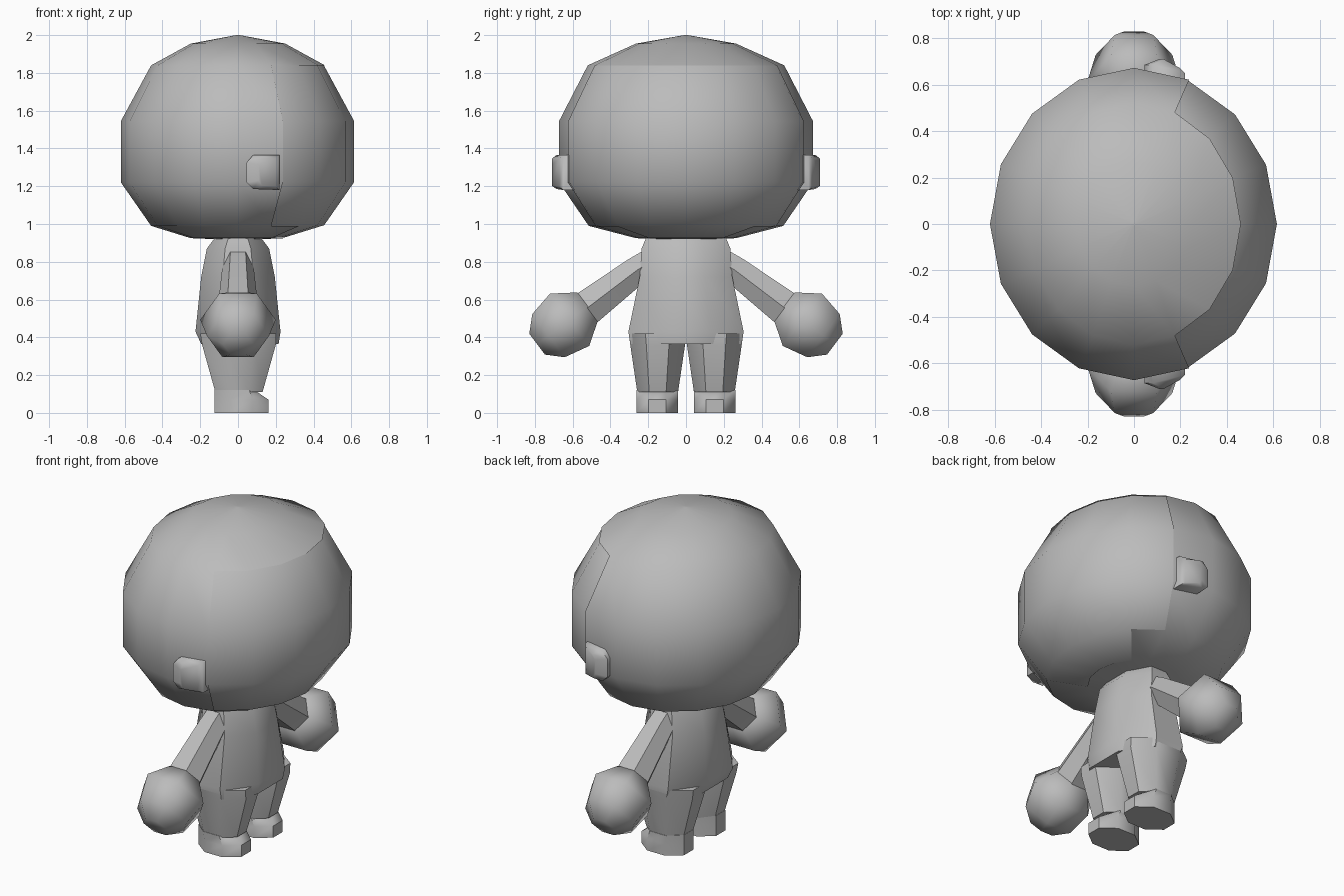
import bpy, math
from mathutils import Vector

cube = bpy.data.objects.get("Cube")
if cube:
    bpy.data.objects.remove(cube)

grey = bpy.data.materials.new("plain_grey")
grey.use_nodes = True
colour = (0.5, 0.5, 0.5, 1)
grey.diffuse_color = colour
grey.node_tree.nodes["Principled BSDF"].inputs["Base Color"].default_value = colour


def make(name, verts, faces, angle):
    mesh = bpy.data.meshes.new(name)
    mesh.from_pydata(verts, [], faces)
    mesh.materials.append(grey)
    obj = bpy.data.objects.new(name, mesh)
    bpy.context.collection.objects.link(obj)
    bpy.ops.object.select_all(action='DESELECT')
    obj.select_set(True)
    bpy.context.view_layer.objects.active = obj
    bpy.ops.object.mode_set(mode='EDIT')
    bpy.ops.mesh.select_all(action='SELECT')
    bpy.ops.mesh.normals_make_consistent(inside=False)
    bpy.ops.object.mode_set(mode='OBJECT')
    bpy.ops.object.shade_smooth_by_angle(angle=math.radians(angle))
    return obj


def loft(name, rings, angle=50, keep=None):
    """Skin a stack of equal rings and cap both ends."""
    n = len(rings[0])
    verts = [v for ring in rings for v in ring]
    faces = [(k * n + i, k * n + (i + 1) % n, (k + 1) * n + (i + 1) % n, (k + 1) * n + i)
             for k in range(len(rings) - 1) for i in range(n)]
    faces += [tuple(range(n)), tuple(range(len(verts) - n, len(verts)))]
    if keep:
        faces = [f for f in faces if keep(sum((Vector(verts[i]) for i in f), Vector()) / len(f))]
    return make(name, verts, faces, angle)


def ellipse(z, rx, ry, n, cx=0, cy=0, flat=False):
    """Level ring; flat puts sides rather than corners on the axes."""
    turn, grow = (math.pi / n, 1 / math.cos(math.pi / n)) if flat else (0, 1)
    return [(cx + rx * grow * math.cos(turn + math.tau * i / n),
             cy + ry * grow * math.sin(turn + math.tau * i / n), z) for i in range(n)]


# Head, with a thin hair shell that leaves the face open
profile = [(2.0, .01, .01), (1.955, .25, .265), (1.84, .46, .52), (1.545, .62, .672),
           (1.22, .62, .672), (.99, .46, .515), (.925, .25, .265), (.915, .01, .01)]


def skull(shrink):
    return [ellipse(1.46 + (z - 1.46) * shrink, rx * shrink, ry * shrink, 16)
            for z, rx, ry in profile]


loft("head", skull(.992), 60)
loft("hair_shell", skull(1), 60, lambda c: c.x < .25 or c.z > 1.88)

# Torso
loft("torso", [ellipse(z, rx, ry, 8, cx, 0, True) for z, rx, ry, cx in
               [(.93, .12, .21, 0), (.87, .165, .235, 0), (.72, .195, .245, 0),
                (.43, .225, .305, 0), (.365, .205, .295, .01)]])

for side, s in (("left", 1), ("right", -1)):
    # Leg and foot
    loft(side + "_leg", [ellipse(z, rx, ry, 8, cx, s * cy, True) for z, rx, ry, cx, cy in
                         [(.42, .2, .15, 0, .153), (.36, .195, .145, .005, .15),
                          (.11, .125, .108, .005, .15)]])
    foot = [ellipse(z, rx, .11, 8, cx, s * .152, True) for z, rx, cx in
            [(0, .143, .018), (.07, .143, .018), (.122, .13, .005)]]
    foot[2] = [(min(x, .085), y, z) for x, y, z in foot[2]]
    loft(side + "_foot", foot, 40)

    # Arm and hand, as six sided rings along the arm direction
    along, up, across = Vector((0, .8 * s, -.6)), Vector((0, .6 * s, .8)), Vector((1, 0, 0))

    def ring(centre, r):
        return [centre + across * r * math.cos(math.tau * i / 6)
                + up * r * math.sin(math.tau * i / 6) for i in range(6)]

    loft(side + "_arm", [ring(Vector((0, s * .19, .80)), .08), ring(Vector((0, s * .26, .755)), .085),
                         ring(Vector((0, s * .53, .55)), .108)])
    palm = Vector((0, s * .64, .475))
    loft(side + "_hand", [ring(palm + along * a, r) for a, r in
                          [(-.15, .105), (-.03, .2), (.11, .165), (.185, .08)]], 60)

    # Ear: a clipped square that leans out towards the back of the head
    outline = [(.22, 1.18), (.08, 1.185), (.045, 1.22), (.045, 1.325), (.08, 1.365), (.22, 1.365)]
    outer = [(.11 + (x - .045) * .5, s * (.71 - .3 * max(0, x - .09)), 1.272 + (z - 1.272) * .8)
             for x, z in outline]
    middle = [(x, s * (.685 - .3 * max(0, x - .1)), z) for x, z in outline]
    inner = [(x, s * .56, z) for x, z in outline]
    loft(side + "_ear", [inner, middle, outer], 60)
